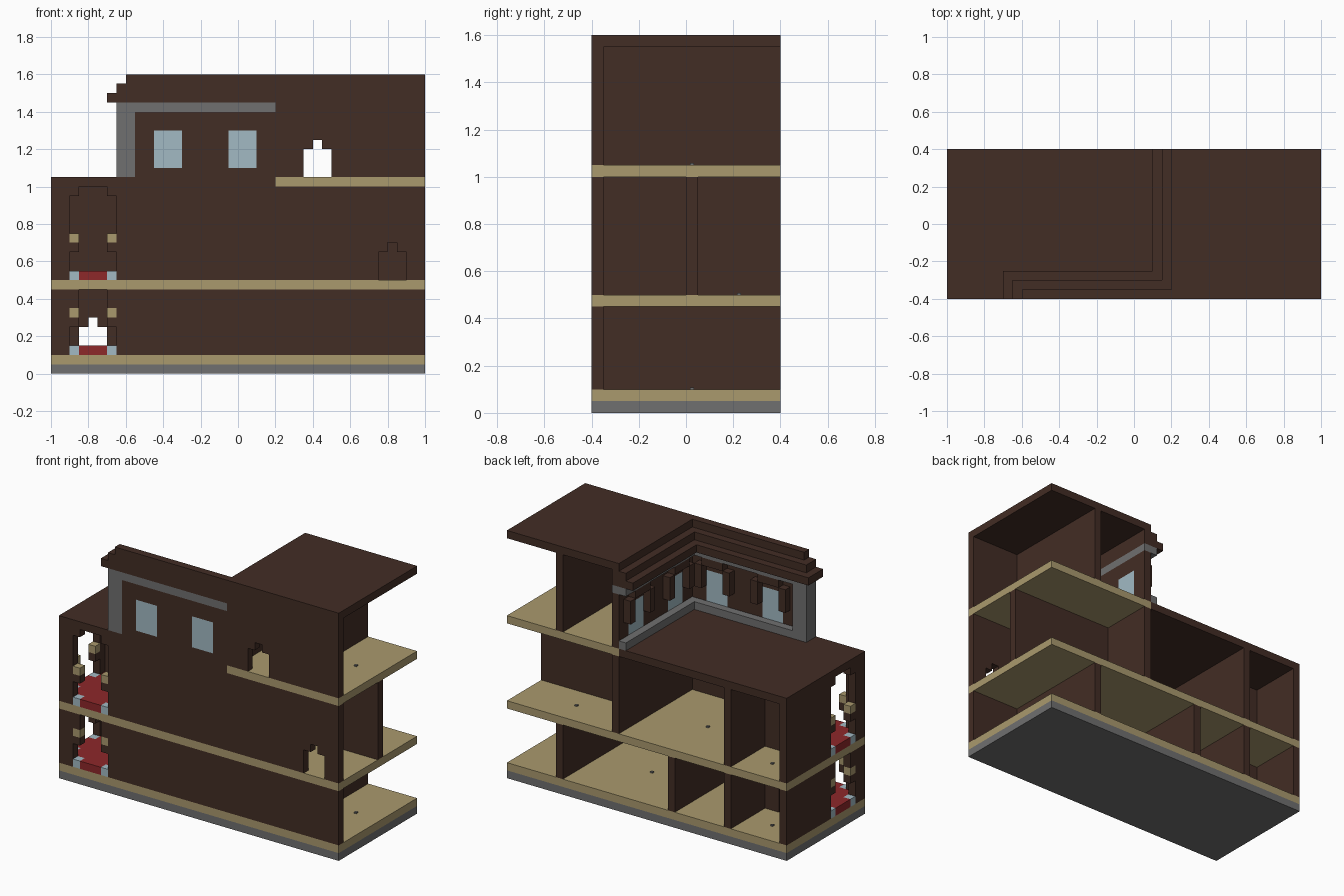
import bpy
import bmesh
from mathutils import Matrix

cube = bpy.data.objects.get("Cube")
if cube:
    bpy.data.objects.remove(cube, do_unlink=True)


def material(name, rgb):
    m = bpy.data.materials.new(name)
    m.use_nodes = True
    m.diffuse_color = (*rgb, 1)
    bsdf = m.node_tree.nodes["Principled BSDF"]
    bsdf.inputs["Base Color"].default_value = (*rgb, 1)
    bsdf.inputs["Roughness"].default_value = 0.9
    return m


BROWN = material("dark brown", (.055, .026, .018))
TAN = material("tan", (.40, .32, .155))
GRAY = material("stone gray", (.16, .16, .16))
BLUE = material("pale blue", (.36, .49, .55))
RED = material("carpet red", (.27, .021, .023))


def add_object(name, bm, mat):
    bmesh.ops.recalc_face_normals(bm, faces=bm.faces)
    mesh = bpy.data.meshes.new(name)
    bm.to_mesh(mesh)
    bm.free()
    mesh.materials.append(mat)
    ob = bpy.data.objects.new(name, mesh)
    bpy.context.scene.collection.objects.link(ob)
    return ob


def boxes(name, mat, *spans):
    """One object made of boxes, each given as x0, x1, y0, y1, z0, z1."""
    bm = bmesh.new()
    for x0, x1, y0, y1, z0, z1 in spans:
        move = Matrix.Translation(((x0 + x1) / 2, (y0 + y1) / 2, (z0 + z1) / 2))
        size = Matrix.Diagonal((x1 - x0, y1 - y0, z1 - z0, 1))
        bmesh.ops.create_cube(bm, size=1, matrix=move @ size)
    return add_object(name, bm, mat)


def cut(wall, half, centre, z, axis, plane):
    """Cut a mirrored stepped outline (half width, height) through a wall."""
    outline = half + [(-w, h) for w, h in reversed(half)]
    bm = bmesh.new()
    ends = []
    for depth in (plane - .1, plane + .1):
        pts = [(centre + w, depth) if axis == "x" else (depth, centre + w) for w, h in outline]
        ends.append([bm.verts.new((*p, z + h)) for p, (w, h) in zip(pts, outline)])
        bm.faces.new(ends[-1])
    n = len(outline)
    for i in range(n):
        j = (i + 1) % n
        bm.faces.new((ends[0][i], ends[0][j], ends[1][j], ends[1][i]))
    cutter = add_object("opening_cutter", bm, BROWN)
    cutter.hide_render = True
    mod = wall.modifiers.new("opening", 'BOOLEAN')
    mod.operation, mod.solver, mod.object = 'DIFFERENCE', 'EXACT', cutter
    bpy.context.view_layer.objects.active = wall
    bpy.ops.object.modifier_apply(modifier=mod.name)
    bpy.data.objects.remove(cutter, do_unlink=True)


# Base and floors
boxes("foundation", GRAY, (-1, 1, -.4, .4, 0, .05))
boxes("ground_floor", TAN, (-1, 1, -.4, .4, .05, .1))
boxes("middle_floor", TAN, (-1, 1, -.4, .4, .45, .5))
boxes("upper_floor", TAN, (.2, 1, -.4, .4, 1, 1.05))
boxes("terrace_roof", BROWN, (-1, .2, -.4, .4, 1, 1.05))

# Opening outlines, measured up from the floor
door = [(.075, -.02), (.075, .15), (.025, .15), (.025, .2)]
porch_base = [(.125, -.02), (.125, .15), (.075, .15), (.075, .2), (.125, .2)]
porch_low = porch_base + [(.125, .25), (.075, .25), (.075, .4)]
porch_high = porch_base + [(.125, .45), (.075, .45), (.075, .55)]
PX, PY = -.775, -.175

# Two storeys with a corner porch
for label, z0, z1, porch in (("ground", .1, .45, porch_low), ("middle", .5, 1, porch_high)):
    front = boxes(label + "_front_wall", BROWN, (-1, 1, -.4, -.35, z0, z1))
    cut(front, porch, PX, z0, "x", -.375)
    side = boxes(label + "_right_end_wall", BROWN, (-1, -.95, -.35, .4, z0, z1))
    cut(side, porch, PY, z0, "y", -.975)
    back = boxes(label + "_porch_back_wall", BROWN, (-.95, -.6, 0, .05, z0, z1))
    boxes(label + "_porch_side_wall", BROWN, (-.6, -.55, -.35, .4, z0, z1))
    if label == "ground":
        cut(back, door, PX, z0, "x", .025)
    else:
        cut(front, door, .825, z0, "x", -.375)
    # Carpet with thresholds, corner blocks and tan caps in both openings
    boxes(label + "_porch_carpet", RED,
          (-.95, -.6, -.35, 0, z0, z0 + .05),
          (PX - .075, PX + .075, -.4, -.35, z0, z0 + .05),
          (-1, -.95, PY - .075, PY + .075, z0, z0 + .05))
    for part, mat, h in (("corner_blocks", BLUE, 0), ("bracket_caps", TAN, .2)):
        spans = []
        for s in (-.1, .1):
            z = (z0 + h, z0 + h + .05)
            spans.append((PX + s - .025, PX + s + .025, -.4, -.35, *z))
            spans.append((-1, -.95, PY + s - .025, PY + s + .025, *z))
        boxes(label + "_porch_" + part, mat, *spans)

# Inner walls
boxes("ground_partitions", BROWN, (-.2, -.15, -.35, .4, .1, .45), (.6, .65, -.35, .4, .1, .45))
boxes("middle_cross_wall", BROWN, (.2, .25, -.35, .4, .5, 1))
boxes("middle_long_wall", BROWN, (.25, 1, 0, .05, .5, 1))
boxes("upper_partition", BROWN, (.6, .65, -.35, .4, 1.05, 1.55))

# Upper storey walls
upper_front = boxes("upper_front_wall", BROWN, (.2, 1, -.4, -.35, 1.05, 1.55))
cut(upper_front, door, .425, 1.05, "x", -.375)
terrace_front = boxes("terrace_front_wall", BROWN, (-.55, .2, -.4, -.35, 1.05, 1.4))
terrace_side = boxes("terrace_side_wall", BROWN, (.2, .25, -.35, .4, 1.05, 1.4))

# Terrace windows with side brackets and hoods
window = [(.075, .05), (.075, .25)]
panes, trim = [], []
for c in (-.375, .025):
    cut(terrace_front, window, c, 1.05, "x", -.375)
    panes.append((c - .075, c + .075, -.4, -.35, 1.1, 1.3))
    trim.append((c - .075, c + .075, -.35, -.3, 1.35, 1.4))
    trim += [(c + s - .025, c + s + .025, -.35, -.3, 1.2, 1.35) for s in (-.1, .1)]
for c in (-.175, .225):
    cut(terrace_side, window, c, 1.05, "y", .225)
    panes.append((.2, .25, c - .075, c + .075, 1.1, 1.3))
    trim.append((.15, .2, c - .075, c + .075, 1.35, 1.4))
    trim += [(.15, .2, c + s - .025, c + s + .025, 1.2, 1.35) for s in (-.1, .1)]
boxes("terrace_window_panes", BLUE, *panes)
boxes("terrace_window_trim", BROWN, *trim)

# Stone frame around the terrace walls
boxes("stone_post", GRAY, (-.65, -.55, -.4, -.3, 1.05, 1.4))
boxes("stone_ledge", GRAY, (-.55, .2, -.35, -.3, 1.05, 1.1), (.15, .2, -.3, .4, 1.05, 1.1))
boxes("stone_band", GRAY, (-.65, .2, -.4, -.3, 1.4, 1.45), (.15, .25, -.35, .4, 1.4, 1.45))

# Stepped cornice and roof
for i, name in enumerate(("lower_cornice", "upper_cornice")):
    step, z = .1 - .05 * i, 1.45 + .05 * i
    boxes(name, BROWN,
          (-.6 - step, .2, -.4, -.35 + step, z, z + .05),
          (.2 - step, .25, -.35, .4, z, z + .05))
boxes("roof", BROWN, (.2, 1, -.4, .4, 1.55, 1.6), (-.6, .2, -.4, -.35, 1.55, 1.6))

# Small floor studs at the room centres
rooms = ((PX, .225, .1), (PX, .225, .5), (.225, .025, .1), (.825, .025, .1),
         (-.175, .025, .5), (.625, .225, .5), (.825, .025, 1.05))
r = .008
boxes("floor_studs", GRAY, *[(x - r, x + r, y - r, y + r, z, z + r) for x, y, z in rooms])
